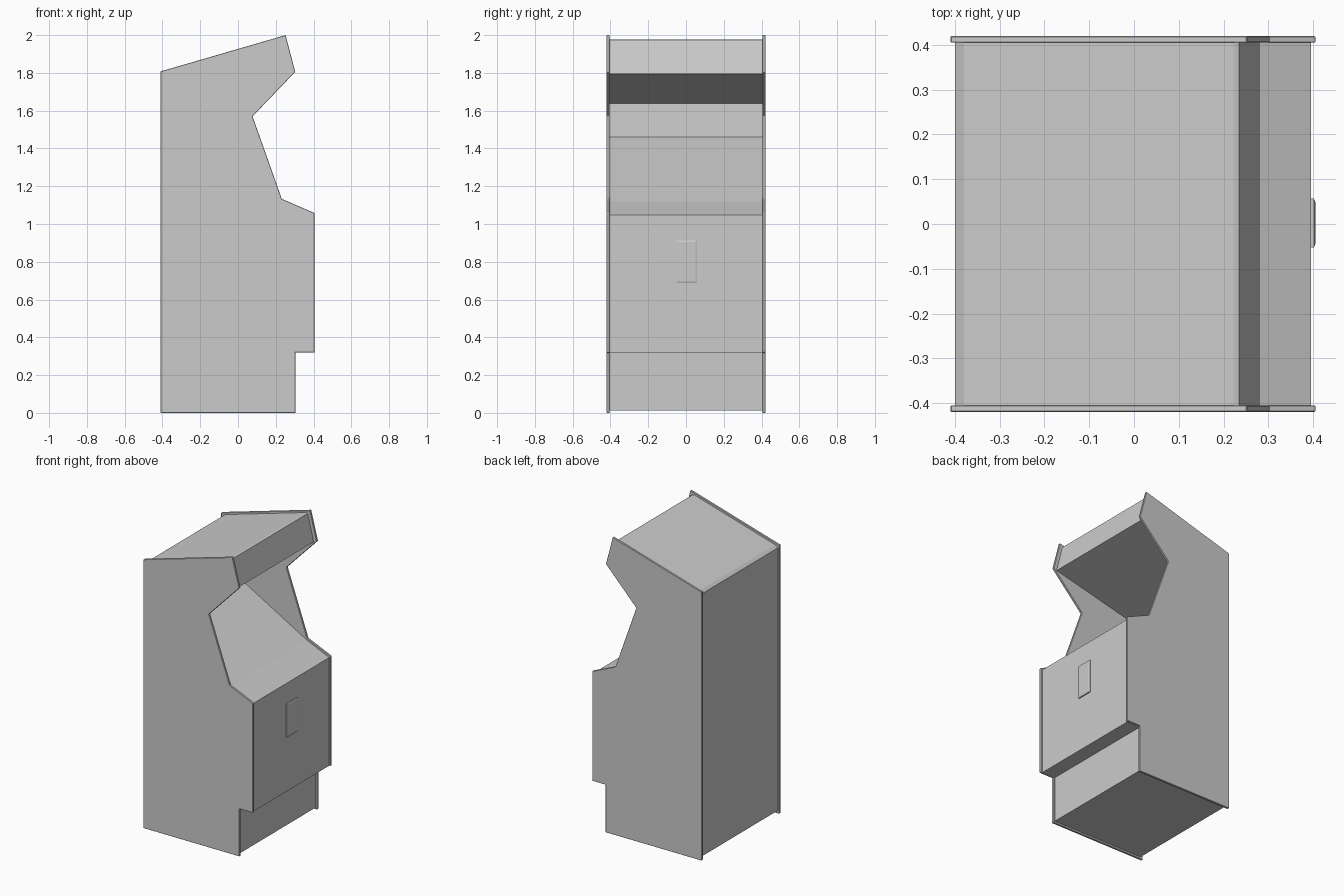
import bpy, bmesh

if "Cube" in bpy.data.objects:
    bpy.data.objects.remove(bpy.data.objects["Cube"])


def finish(name, bm):
    bmesh.ops.recalc_face_normals(bm, faces=bm.faces[:])
    mesh = bpy.data.meshes.new(name)
    bm.to_mesh(mesh)
    bm.free()
    obj = bpy.data.objects.new(name, mesh)
    bpy.context.collection.objects.link(obj)
    return obj


def extrude_profile(name, profile, y0, y1):
    """Extrude an (x, z) outline from y0 to y1."""
    bm = bmesh.new()
    face = bm.faces.new([bm.verts.new((x, y0, z)) for x, z in profile])
    out = bmesh.ops.extrude_face_region(bm, geom=[face])
    verts = [g for g in out["geom"] if isinstance(g, bmesh.types.BMVert)]
    bmesh.ops.translate(bm, verts=verts, vec=(0, y1 - y0, 0))
    return finish(name, bm)


def raised_plate(name, x0, x1, yc, zc, w, h, inset):
    """Rectangular plate facing +x with sloped edges."""
    bm = bmesh.new()
    rings = []
    for x, d in ((x0, 0), (x1 - inset * 0.4, 0), (x1, inset)):
        a, b = w / 2 - d, h / 2 - d
        rings.append([bm.verts.new((x, yc + sy * a, zc + sz * b))
                      for sy, sz in ((-1, -1), (1, -1), (1, 1), (-1, 1))])
    for r0, r1 in zip(rings, rings[1:]):
        for i in range(4):
            j = (i + 1) % 4
            bm.faces.new((r0[i], r0[j], r1[j], r1[i]))
    bm.faces.new(rings[0])
    bm.faces.new(rings[-1])
    return finish(name, bm)


# Side panels: the full cabinet silhouette
side_profile = [(-0.41, 0), (0.305, 0), (0.305, 0.32), (0.405, 0.32),
                (0.405, 1.058), (0.232, 1.133), (0.077, 1.57),
                (0.303, 1.805), (0.252, 2.0), (-0.41, 1.808)]
for label, s in (("left", -1), ("right", 1)):
    panel = extrude_profile(label + "_side_panel", side_profile, s * 0.405, s * 0.42)
    bevel = panel.modifiers.new("edge_softening", 'BEVEL')
    bevel.width = 0.002
    bevel.segments = 1

# Body between the panels, with deep screen recess under the marquee
body_profile = [(-0.40, 0.02), (-0.38, 0.012), (0.295, 0.012), (0.295, 0.32),
                (0.395, 0.32), (0.395, 1.048),      # kick plate and front
                (0.232, 1.12), (-0.37, 1.46),       # control panel, screen
                (-0.38, 1.637), (0.28, 1.795),      # recess back, underside
                (0.235, 1.975), (0.222, 1.978),     # marquee
                (-0.38, 1.803), (-0.40, 1.787)]     # roof
extrude_profile("cabinet_body", body_profile, -0.406, 0.406)

# Coin door on the front
raised_plate("coin_door", 0.39, 0.405, 0.002, 0.80, 0.11, 0.225, 0.008)
